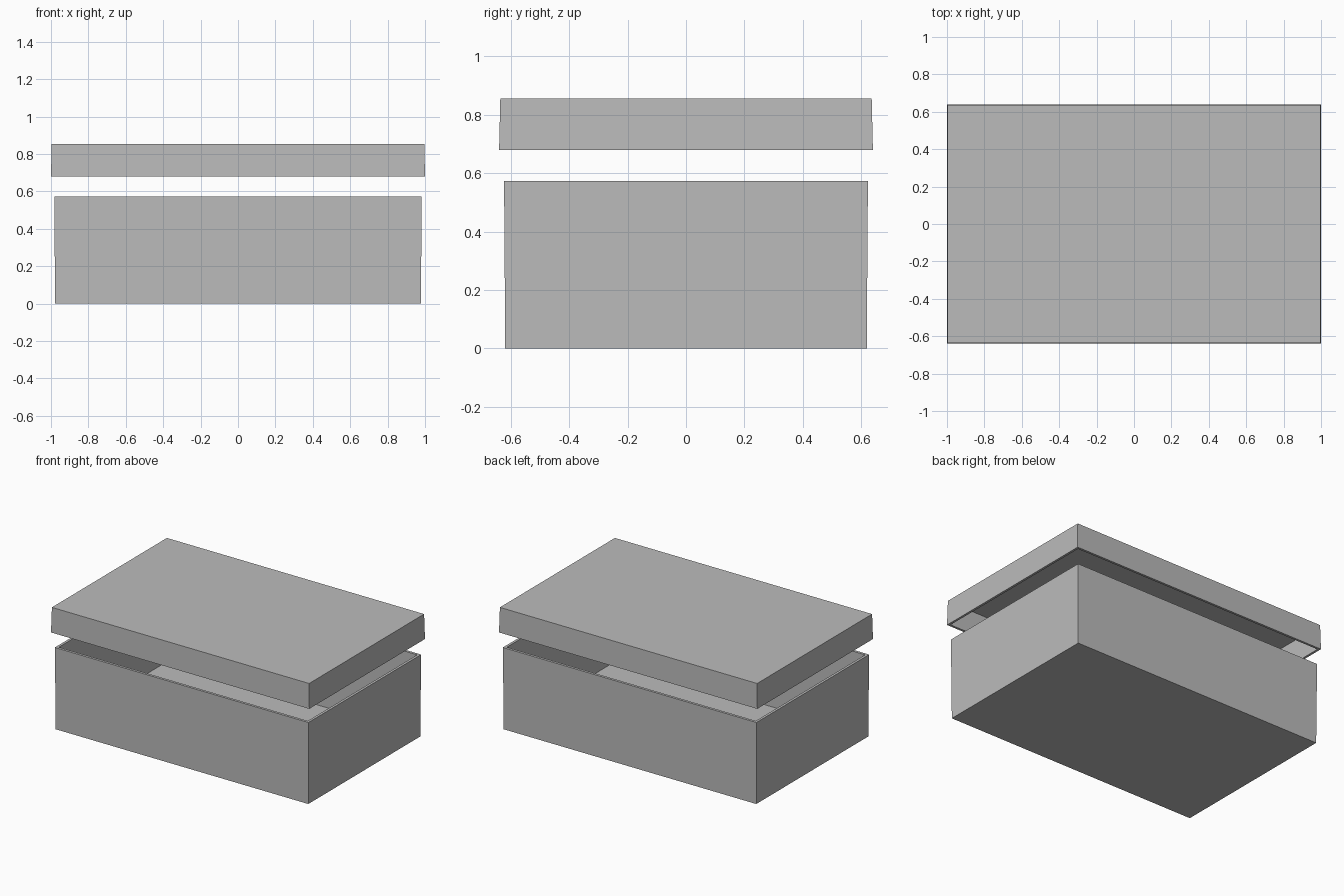
import bpy
import bmesh

cube = bpy.data.objects.get("Cube")
if cube:
    bpy.data.objects.remove(cube, do_unlink=True)

# One plain grey for the whole model
grey = bpy.data.materials.new("plain_grey")
grey.use_nodes = True
colour = (0.5, 0.5, 0.5, 1)
grey.diffuse_color = colour
grey.node_tree.nodes["Principled BSDF"].inputs["Base Color"].default_value = colour


def tray(name, closed, rim, z_closed, z_rim, wall):
    """Hollow tapered shell: closed end, open rim, even wall thickness."""
    up = 1 if z_rim > z_closed else -1
    inset = lambda half: (half[0] - wall, half[1] - wall)
    sections = [(closed, z_closed), (rim, z_rim), (inset(rim), z_rim),
                (inset(closed), z_closed + up * wall)]
    bm = bmesh.new()
    rings = [[bm.verts.new((sx * hx, sy * hy, z))
              for sx, sy in ((-1, -1), (1, -1), (1, 1), (-1, 1))]
             for (hx, hy), z in sections]
    for a, b in zip(rings, rings[1:]):
        for i in range(4):
            j = (i + 1) % 4
            bm.faces.new((a[i], a[j], b[j], b[i]))
    bm.faces.new(rings[0])
    bm.faces.new(rings[-1])
    bmesh.ops.recalc_face_normals(bm, faces=bm.faces)
    mesh = bpy.data.meshes.new(name)
    bm.to_mesh(mesh)
    bm.free()
    mesh.materials.append(grey)
    obj = bpy.data.objects.new(name, mesh)
    bpy.context.collection.objects.link(obj)
    return obj


# Open box, and the lid floating above it
tray("box_base", (0.978, 0.619), (0.982, 0.623), 0, 0.573, 0.018)
tray("box_lid", (0.996, 0.636), (1.0, 0.64), 0.855, 0.68, 0.016)
